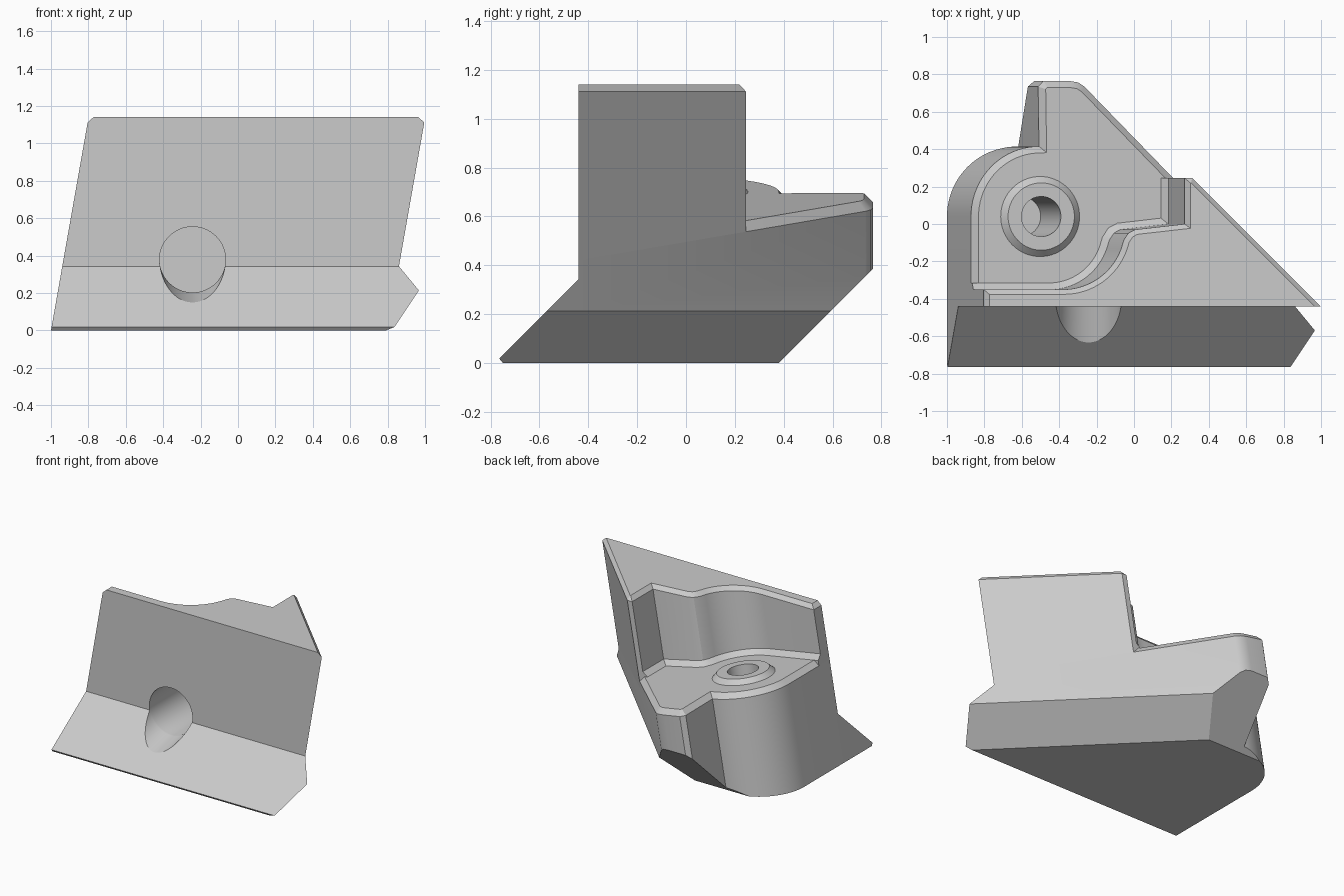
import bpy, bmesh, math
from math import sin, cos, radians
from mathutils import Vector

if "Cube" in bpy.data.objects:
    bpy.data.objects.remove(bpy.data.objects["Cube"], do_unlink=True)

LEAN = math.tan(radians(10))           # the whole body leans towards +x
AXIS = Vector((sin(radians(10)), 0, cos(radians(10))))

grey = bpy.data.materials.new("plain_grey")
grey.use_nodes = True
grey.diffuse_color = (0.6, 0.6, 0.6, 1)
grey.node_tree.nodes["Principled BSDF"].inputs["Base Color"].default_value = (0.6, 0.6, 0.6, 1)


def loft(name, rings, cuts=()):
    """Closed solid through matching rings, trimmed by planes (point, outward normal)."""
    bm = bmesh.new()
    loops = [[bm.verts.new(p) for p in ring] for ring in rings]
    for a, b in zip(loops, loops[1:]):
        for i in range(len(a)):
            j = (i + 1) % len(a)
            bm.faces.new((a[i], a[j], b[j], b[i]))
    bm.faces.new(loops[0][::-1])
    bm.faces.new(loops[-1])
    for point, normal in cuts:
        bmesh.ops.bisect_plane(bm, geom=bm.verts[:] + bm.edges[:] + bm.faces[:],
                               plane_co=point, plane_no=normal, clear_outer=True)
        bmesh.ops.edgeloop_fill(bm, edges=[e for e in bm.edges if e.is_boundary])
    bmesh.ops.recalc_face_normals(bm, faces=bm.faces[:])
    mesh = bpy.data.meshes.new(name)
    bm.to_mesh(mesh)
    bm.free()
    mesh.materials.append(grey)
    obj = bpy.data.objects.new(name, mesh)
    bpy.context.collection.objects.link(obj)
    return obj


def arc(cx, cy, r, start, end, n):
    return [(cx + r * cos(radians(start + (end - start) * i / n)),
             cy + r * sin(radians(start + (end - start) * i / n))) for i in range(n + 1)]


def inset(poly, dist):
    """Move each edge of a counter-clockwise outline inwards by its own distance."""
    pts = [Vector(p) for p in poly]
    n = len(pts)
    normals = []
    for i in range(n):
        d = (pts[(i + 1) % n] - pts[i]).normalized()
        normals.append(Vector((-d.y, d.x)))
    out = []
    for i in range(n):
        a, b, da, db = normals[i - 1], normals[i], dist[i - 1], dist[i]
        det = a.x * b.y - a.y * b.x
        if abs(det) < 0.001:
            move = a * da
        else:
            move = Vector(((da * b.y - db * a.y) / det, (a.x * db - b.x * da) / det))
        out.append(pts[i] + move)
    return out


def lean(poly, height):
    """Place an outline in space at a height rule, shifted along the lean."""
    return [(u + LEAN * height(u), y, height(u)) for u, y in poly]


def deck(offset):
    return lambda u: 0.594 - 0.171 * u + offset


def level(z):
    return lambda u: z


def disc(centre, r, x_dir, y_dir, n=64):
    return [centre + r * (cos(math.tau * i / n) * x_dir + sin(math.tau * i / n) * y_dir)
            for i in range(n)]


# Planes that undercut the back and the long diagonal side
back_cut = ((0, 0.38, 0), (0, 1, -1))
side_cut = ((0.965, -0.565, 0.215), (1, 1, -1.667))

# Base with tilted deck and chamfered rim
base_outline = [(-1, -0.44), (0.8, -0.44), (-0.375, 0.735), (-0.41, 0.757), (-0.46, 0.765),
                (-0.6, 0.765), (-0.63, 0.735)] + arc(-0.625, 0.04, 0.375, 90, 180, 20)
rim = [0] + [0.035] * (len(base_outline) - 1)
base = loft("base", [lean(base_outline, level(0)),
                     lean(base_outline, deck(-0.037)),
                     lean(inset(base_outline, rim), deck(0))], [back_cut, side_cut])

# Tall wall with a chamfered foot and top edge
wall_outline = [(-1, -0.44), (0.8, -0.44), (0.115, 0.245), (0.075, 0.245), (0.075, 0),
                (-0.19, -0.03), (-0.225, -0.048), (-0.25, -0.085)]
wall_outline += arc(-0.575, -0.02, 0.33, -20, -90, 16) + [(-1, -0.35)]
n = len(wall_outline)
foot_rim = [0, 0, 0] + [-0.035] * (n - 4) + [0]
top_rim = [0] + [0.026] * (n - 1)
foot_outline = inset(wall_outline, foot_rim)
wall = loft("tall_wall", [lean(foot_outline, deck(-0.1)),
                          lean(foot_outline, deck(0)),
                          lean(wall_outline, deck(0.035)),
                          lean(wall_outline, level(1.112)),
                          lean(inset(wall_outline, top_rim), level(1.14))])

# Sloping toe along the front
toe_profile = [(-0.44, 0), (-0.75, 0), (-0.765, 0.018), (-0.44, 0.343)]
toe = loft("front_toe", [[(-1 + LEAN * z, y, z) for y, z in toe_profile],
                         [(0.36 - y + LEAN * z, y, z) for y, z in toe_profile]], [side_cut])

# Raised ring around the bolt hole
X, Y, Z = Vector((1, 0, 0)), Vector((0, 1, 0)), Vector((0, 0, 1))
across = Y.cross(AXIS)
seat = Vector((-0.502, 0.04, 0.7))
boss = loft("bolt_boss", [disc(seat + AXIS * h, r, across, Y)
                          for h, r in ((-0.03, 0.215), (0, 0.215), (0.035, 0.18))])

# Cutters: blind bolt hole, and front socket that dips towards the toe
bolt_hole = loft("bolt_hole_cutter", [disc(seat + AXIS * h, 0.107, across, Y)
                                      for h in (-0.59, 0.2)])
socket = loft("socket_cutter", [disc(Vector((-0.243, y, z)), 0.177, X, Z)
                                for y, z in ((-0.04, 0.38), (-0.43, 0.38), (-0.85, 0.27))])

for part, cutters in ((base, (bolt_hole, socket)), (wall, (socket,)),
                      (toe, (socket,)), (boss, (bolt_hole,))):
    bpy.context.view_layer.objects.active = part
    for cutter in cutters:
        mod = part.modifiers.new("cut", "BOOLEAN")
        mod.operation = "DIFFERENCE"
        mod.solver = "EXACT"
        mod.object = cutter
        bpy.ops.object.modifier_apply(modifier=mod.name)
for cutter in (bolt_hole, socket):
    bpy.data.objects.remove(cutter, do_unlink=True)

# Smooth the curved walls, keep the edges crisp
bpy.ops.object.select_all(action="DESELECT")
for part in (base, wall, toe, boss):
    part.select_set(True)
bpy.ops.object.shade_smooth_by_angle(angle=radians(25))
